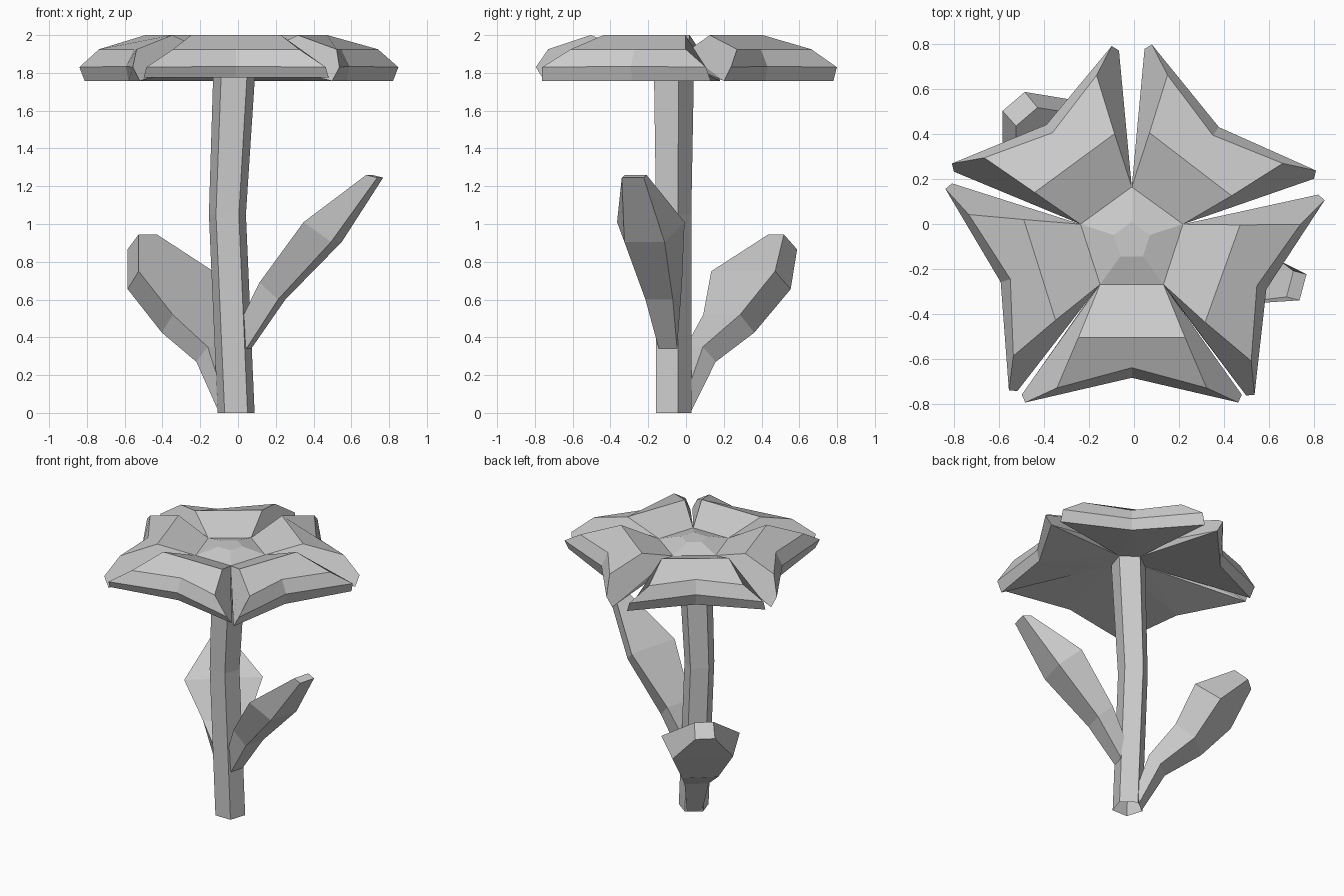
import bpy, bmesh
from math import sin, cos, radians
from mathutils import Vector

if "Cube" in bpy.data.objects:
    bpy.data.objects.remove(bpy.data.objects["Cube"], do_unlink=True)

grey = bpy.data.materials.new("pale_grey")
grey.use_nodes = True
grey.diffuse_color = (0.6, 0.6, 0.6, 1)
grey.node_tree.nodes["Principled BSDF"].inputs["Base Color"].default_value = (0.6, 0.6, 0.6, 1)


def finish(name, bm):
    """Weld, orient and link a flat shaded mesh."""
    bmesh.ops.remove_doubles(bm, verts=bm.verts, dist=0.0005)
    bmesh.ops.recalc_face_normals(bm, faces=bm.faces)
    mesh = bpy.data.meshes.new(name)
    bm.to_mesh(mesh)
    bm.free()
    mesh.materials.append(grey)
    obj = bpy.data.objects.new(name, mesh)
    bpy.context.collection.objects.link(obj)


def add_face(bm, *points):
    bm.faces.new([bm.verts.new(p) for p in points])


def loft(name, rings):
    """Skin a list of equal rings, open at the foot and capped at the end."""
    bm = bmesh.new()
    for a, b in zip(rings, rings[1:]):
        for i in range(len(a)):
            j = (i + 1) % len(a)
            add_face(bm, a[i], a[j], b[j], b[i])
    add_face(bm, *rings[-1])
    finish(name, bm)


def pentagon(cx, cy, z, radius):
    return [Vector((cx + radius * cos(radians(90 + 72 * k)),
                    cy + radius * sin(radians(90 + 72 * k)), z)) for k in range(5)]


# Stem: five sided, with a slight bend, meeting the underside of the flower
stem_top = pentagon(-0.017, -0.075, 1.865, 0.118)
loft("stem", [pentagon(-0.01, -0.075, 0, 0.103),
              pentagon(-0.056, -0.075, 1.05, 0.103), stem_top])


def leaf(name, origin, heading, sections):
    """Sections: top reach, height, half width, then the same for the underside."""
    out = Vector((cos(radians(heading)), sin(radians(heading)), 0))
    side = Vector((-out.y, out.x, 0))
    rings = []
    for dt, zt, wt, db, zb, wb in sections:
        top = Vector((*origin, zt)) + out * dt
        low = Vector((*origin, zb)) + out * db
        rings.append([top + side * wt, top - side * wt, low - side * wb, low + side * wb])
    loft(name, rings)


# Leaves: trapezoid section, wide on the upper side
leaf("low_leaf", (-0.01, -0.07), 130.5, [
    (0.07, 0.14, 0.05, 0.08, 0.0, 0.05),
    (0.15, 0.35, 0.07, 0.23, 0.27, 0.08),
    (0.34, 0.52, 0.15, 0.465, 0.425, 0.12),
    (0.49, 0.75, 0.26, 0.65, 0.655, 0.2),
    (0.72, 0.945, 0.063, 0.81, 0.865, 0.065)])
leaf("high_leaf", (-0.02, -0.075), -15, [
    (0.04, 0.47, 0.05, 0.08, 0.34, 0.05),
    (0.165, 0.69, 0.1, 0.26, 0.6, 0.075),
    (0.43, 1.01, 0.185, 0.56, 0.905, 0.11),
    (0.74, 1.26, 0.06, 0.8, 1.245, 0.06)])

# Flower: raised centre and five hollow-backed petals with notched rims
CENTRE = Vector((-0.01, -0.075, 0))
bm = bmesh.new()
rim = pentagon(CENTRE.x, CENTRE.y, 1.91, 0.24)
cap = pentagon(CENTRE.x, CENTRE.y, 1.95, 0.085)
add_face(bm, *cap)
for k in range(5):
    add_face(bm, rim[k - 1], rim[k], cap[k], cap[k - 1])


def petal(k, angle, spread, reach, base):
    out = Vector((cos(radians(angle)), sin(radians(angle)), 0))
    side = Vector((-out.y, out.x, 0))

    def at(u, r, z):
        return CENTRE + out * r + side * u * spread + Vector((0, 0, z))

    # Matching left and right edges, from the centre outwards
    a, b = [[corner, at(s * 0.235, 0.43, 2.0), at(s * 0.33, 0.645 + reach, 1.925),
             at(s * 0.47, 0.71 + reach, 1.83), at(s * 0.485, 0.675 + reach, base)]
            for s, corner in ((-1, rim[k - 1]), (1, rim[k]))]
    notch = [at(0, 0.555 + reach, 1.925), at(0, 0.6 + reach, 1.835), at(0, 0.585 + reach, base)]
    add_face(bm, a[0], a[1], b[1], b[0])
    add_face(bm, a[1], a[2], notch[0], b[2], b[1])
    for edge, root in ((a, stem_top[k - 1]), (b, stem_top[k])):
        for i in (2, 3):
            add_face(bm, edge[i], edge[i + 1], notch[i - 1], notch[i - 2])
        add_face(bm, *edge)
        add_face(bm, edge[0], edge[4], root)
        add_face(bm, edge[4], notch[2], root)
    add_face(bm, notch[2], stem_top[k - 1], stem_top[k])


for k, settings in enumerate([(52.5, 0.98, 0.038, 1.757), (126.3, 0.94, 0.042, 1.757),
                              (197.5, 1.0, 0.012, 1.757), (270, 1.01, 0.01, 1.775),
                              (340.2, 0.98, 0.037, 1.757)]):
    petal(k, *settings)
finish("flower_head", bm)
